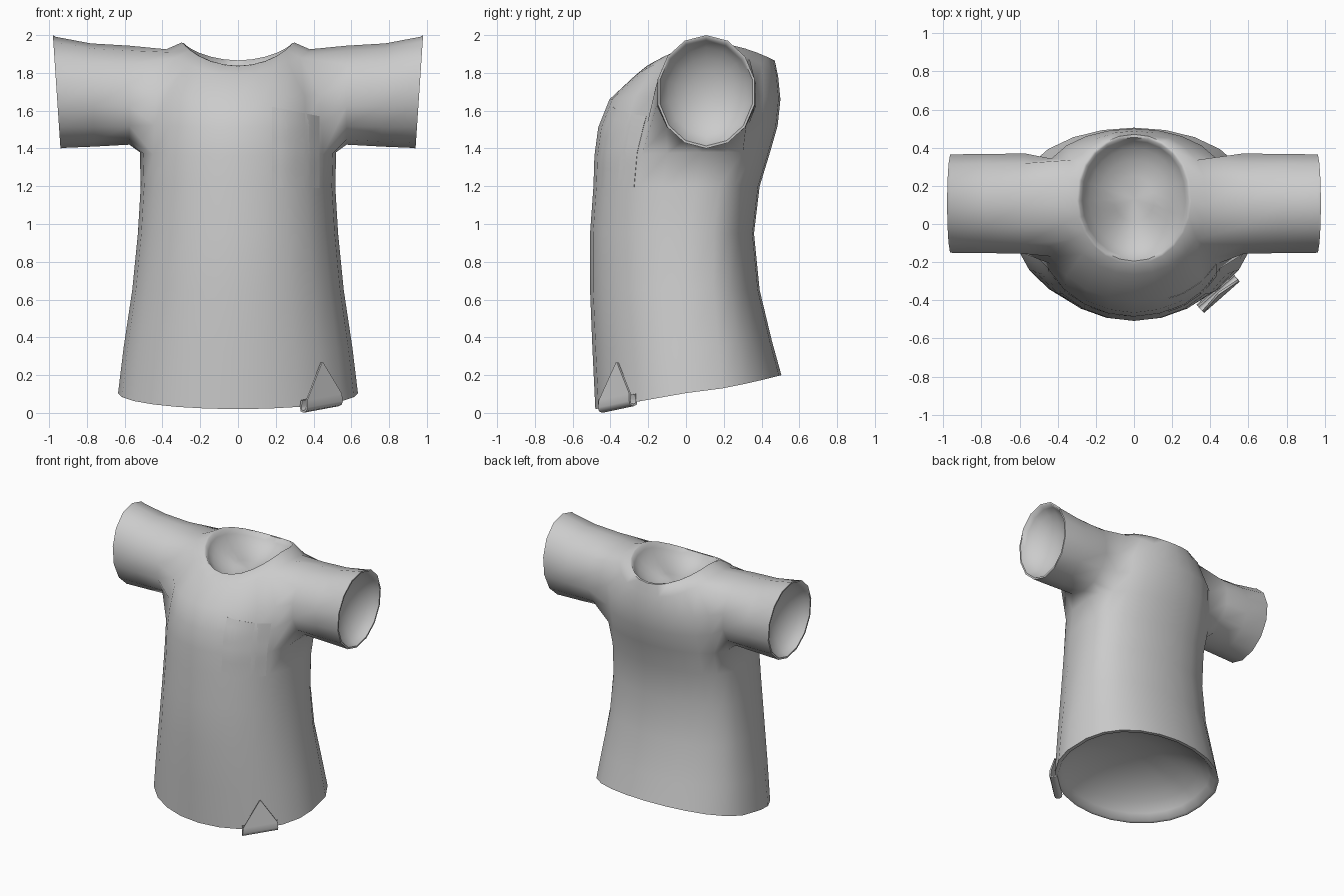
import bpy, bmesh, math
from mathutils import Vector
from mathutils.bvhtree import BVHTree

if "Cube" in bpy.data.objects:
    bpy.data.objects.remove(bpy.data.objects["Cube"])

grey = bpy.data.materials.new("cloth grey")
grey.diffuse_color = (0.6, 0.6, 0.6, 1)
grey.use_nodes = True
grey.node_tree.nodes["Principled BSDF"].inputs["Base Color"].default_value = grey.diffuse_color


def finish(name, bm, thickness=0):
    """Turn a bmesh into a smooth-shaded object, thickened if asked."""
    mesh = bpy.data.meshes.new(name)
    bm.to_mesh(mesh)
    bm.free()
    mesh.materials.append(grey)
    obj = bpy.data.objects.new(name, mesh)
    bpy.context.collection.objects.link(obj)
    bpy.ops.object.select_all(action='DESELECT')
    obj.select_set(True)
    bpy.context.view_layer.objects.active = obj
    if thickness:
        mod = obj.modifiers.new("cloth", 'SOLIDIFY')
        mod.thickness = thickness
        mod.offset = -1
        bpy.ops.object.modifier_apply(modifier=mod.name)
    bpy.ops.object.shade_smooth_by_angle(angle=math.radians(65))
    return obj


def hollow(bm, loop, inward, depth):
    """Close an opening with a narrow rim and a smooth hollow behind it."""
    n = len(loop)
    mid = sum((v.co for v in loop), Vector()) / n
    start = [v.co.copy() for v in loop]
    for scale, d in ((.955, 0), (.90, .22), (.78, .48), (.6, .72), (.35, .92)):
        new = [bm.verts.new(mid + (co - mid) * scale + inward * depth * d) for co in start]
        for k in range(n):
            m = (k + 1) % n
            bm.faces.new((loop[k], loop[m], new[m], new[k]))
        loop = new
    tip = bm.verts.new(mid + inward * depth)
    for k in range(n):
        bm.faces.new((loop[k], loop[(k + 1) % n], tip))


# Torso rings: half width, centre y, front y, back y, side z, front z, back z,
# power of the rim curve, power of the front outline
N = 24
RINGS = [
    (.635, .00, -.480, .505, .105, .02, .20, 1, 1),
    (.605, .00, -.495, .455, .35, .33, .38, 1, 1),
    (.560, .00, -.508, .390, .65, .65, .65, 1, .95),
    (.530, .02, -.508, .360, .95, .95, .95, 1, .9),
    (.515, .05, -.490, .390, 1.20, 1.20, 1.20, 1, .83),
    (.520, .08, -.485, .445, 1.38, 1.36, 1.38, 1, .85),
    (.510, .10, -.465, .485, 1.54, 1.51, 1.52, 1, .88),
    (.500, .10, -.405, .500, 1.71, 1.66, 1.66, 1, .9),
    (.380, .10, -.265, .488, 1.925, 1.79, 1.78, 1.6, 1),
    (.300, .12, -.210, .470, 1.96, 1.835, 1.865, 1.6, 1),
]
bm = bmesh.new()
rings = []
for a, yc, yf, yb, zs, zf, zb, p, q in RINGS:
    ring = []
    back_q = .85 if yc == .12 else .72
    for j in range(N):
        t = 2 * math.pi * j / N
        s = math.sin(t)
        if abs(s) < 1e-6:
            y, z = yc, zs
        elif s < 0:
            y, z = yc - (yc - yf) * abs(s) ** q, zs + (zf - zs) * abs(s) ** p
        else:
            y, z = yc + (yb - yc) * s ** back_q, zs + (zb - zs) * s ** p
        ring.append(bm.verts.new((a * math.cos(t), y, z)))
    rings.append(ring)

# Torso skin, leaving an armhole on each side
LOW, HIGH = 5, 8
for i in range(len(rings) - 1):
    for j in range(N):
        if LOW <= i < HIGH and (j + 2) % 12 < 4:
            continue
        k = (j + 1) % N
        bm.faces.new((rings[i][j], rings[i][k], rings[i + 1][k], rings[i + 1][j]))

# Sleeves grown from the armholes: x, x tilt, centre z, z radius, y radius
SLEEVE = [(.575, .0, 1.682, .262, .270), (.77, .01, 1.683, .273, .266),
          (.945, .02, 1.697, .294, .265), (.96, .02, 1.70, .30, .263)]
for c, sign in ((0, 1), (12, -1)):
    steps = [(HIGH, 0), (HIGH, 1)]
    steps += [(i, 2) for i in range(HIGH, LOW - 1, -1)]
    steps += [(LOW, 1), (LOW, 0), (LOW, -1)]
    steps += [(i, -2) for i in range(LOW, HIGH + 1)] + [(HIGH, -1)]
    loop = [rings[i][(c + d) % N] for i, d in steps]
    n = len(loop)
    for x, tilt, cz, rz, ry in SLEEVE:
        new = []
        for k in range(n):
            t = 2 * math.pi * k / n
            new.append(bm.verts.new((sign * (x + tilt * math.cos(t)),
                                     .107 + sign * ry * math.sin(t),
                                     cz + rz * math.cos(t))))
        for k in range(n):
            m = (k + 1) % n
            bm.faces.new((loop[k], new[k], new[m], loop[m]))
        loop = new
    # Sleeve opening
    hollow(bm, loop[::-1], Vector((-sign, 0, 0)), .15)

bm.normal_update()
tree = BVHTree.FromBMesh(bm)

# Hem and neck openings
hollow(bm, rings[0][::-1], Vector((0, -.17, .98)), .22)
hollow(bm, rings[-1], Vector((0, 0, -1)), .16)
bmesh.ops.recalc_face_normals(bm, faces=bm.faces[:])
finish("shirt", bm)

# Chest pocket: thin patch laid on the front of the shirt
bm = bmesh.new()
grid = []
for r in range(9):
    row = []
    for q in range(7):
        x = .18 + .25 * q / 6
        top = 1.62 - .05 * q / 6
        z = 1.19 + (top - 1.19) * r / 8
        hit = tree.ray_cast(Vector((x, -2, z)), Vector((0, 1, 0)))
        row.append(bm.verts.new(hit[0] + hit[1] * .002))
    grid.append(row)
for r in range(8):
    for q in range(6):
        bm.faces.new((grid[r][q], grid[r][q + 1], grid[r + 1][q + 1], grid[r + 1][q]))
finish("chest_pocket", bm, .004)

# Hem tag: pointed tab folded under the hem (outward offset, z, half width)
TAG = [(.012, .267, .004), (.028, .085, .122), (.032, .045, .125), (.024, .026, .125),
       (.0, .018, .125), (-.022, .026, .125), (-.028, .05, .125), (-.02, .085, .125)]
along, out = Vector((.75, .66, 0)), Vector((.66, -.75, 0))
centre = Vector((.44, -.36, 0))
bm = bmesh.new()
pairs = []
for off, z, w in TAG:
    pairs.append([bm.verts.new(centre + along * s * w + out * off
                               + Vector((0, 0, z + s * w * .14))) for s in (-1, 1)])
for (a, b), (c, d) in zip(pairs, pairs[1:]):
    bm.faces.new((a, c, d, b))
finish("hem_tag", bm, .012)
